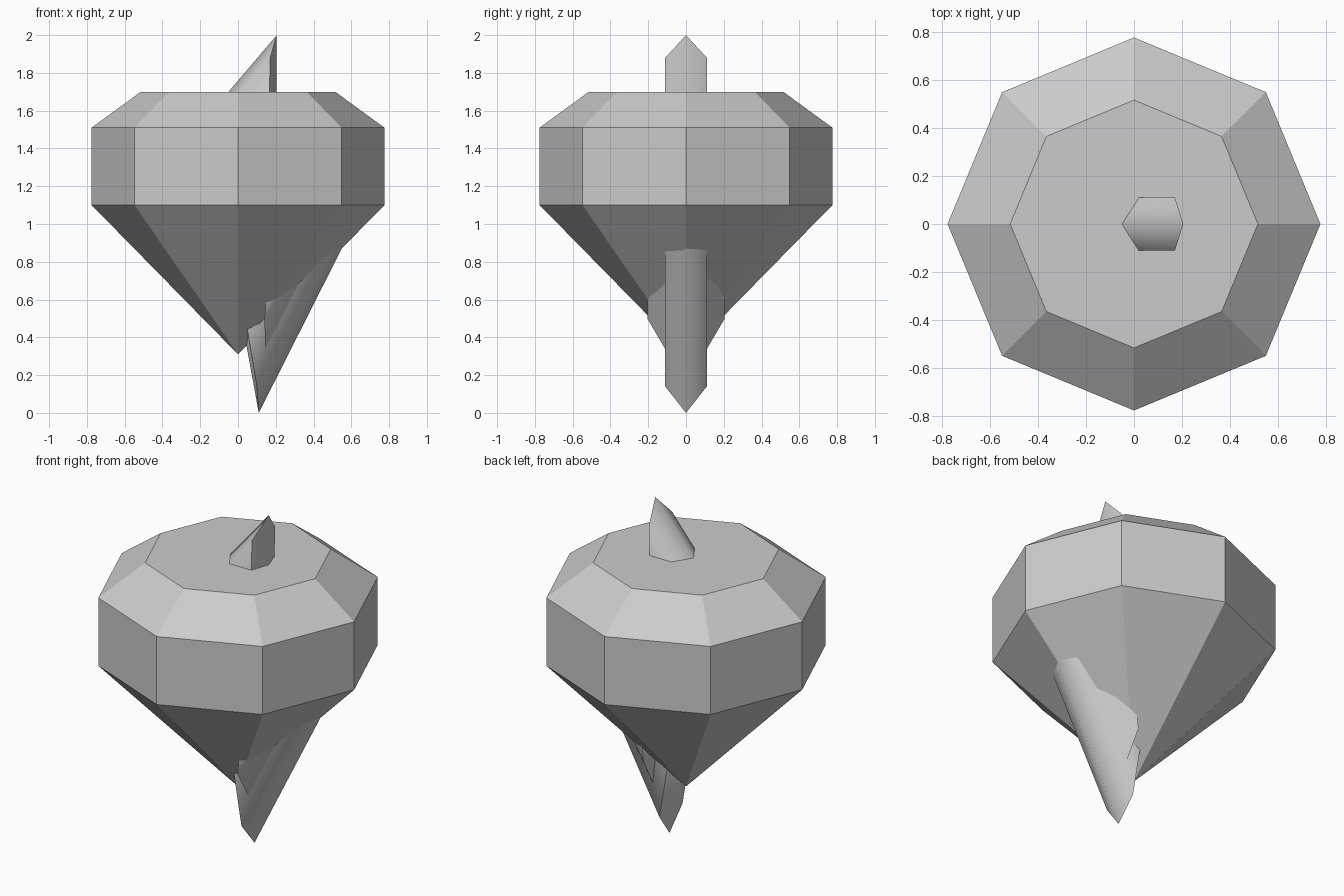
import bpy, bmesh
from math import cos, sin, pi, radians

if "Cube" in bpy.data.objects:
    bpy.data.objects.remove(bpy.data.objects["Cube"])


def finish(name, bm):
    bmesh.ops.recalc_face_normals(bm, faces=bm.faces)
    mesh = bpy.data.meshes.new(name)
    bm.to_mesh(mesh)
    bm.free()
    obj = bpy.data.objects.new(name, mesh)
    bpy.context.collection.objects.link(obj)
    return obj


def lathe(name, profile, tip_z, sides=8):
    """Faceted solid: rings of (radius, z) above a pointed bottom."""
    bm = bmesh.new()
    tip = bm.verts.new((0, 0, tip_z))
    rings = [[bm.verts.new((r * cos(2 * pi * i / sides), r * sin(2 * pi * i / sides), z))
              for i in range(sides)] for r, z in profile]
    for i in range(sides):
        j = (i + 1) % sides
        bm.faces.new((tip, rings[0][j], rings[0][i]))
        for a, b in zip(rings, rings[1:]):
            bm.faces.new((a[i], a[j], b[j], b[i]))
    bm.faces.new(rings[-1])
    return finish(name, bm)


def wedge(name, ridge, shoulder, half_width):
    """Pointed corner of a six-sided bar: a ridge triangle at y=0
    and smaller shoulder triangles on both sides."""
    bm = bmesh.new()
    layers = [[bm.verts.new((x, y, z)) for x, z in tri]
              for y, tri in ((-half_width, shoulder), (0, ridge), (half_width, shoulder))]
    for a, b in zip(layers, layers[1:]):
        for i in range(3):
            j = (i + 1) % 3
            bm.faces.new((a[i], a[j], b[j], b[i]))
    bm.faces.new(layers[0])
    bm.faces.new(layers[2])
    obj = finish(name, bm)
    bpy.ops.object.select_all(action='DESELECT')
    obj.select_set(True)
    bpy.context.view_layer.objects.active = obj
    bpy.ops.object.shade_smooth_by_angle(angle=radians(70))
    return obj


# Eight-sided gem body
lathe("gem_body", [(0.775, 1.10), (0.775, 1.51), (0.515, 1.70)], 0.31)

# Spike through the top facet
wedge("top_spike",
      [(0.205, 2.0), (-0.135, 1.6), (0.203, 1.6)],
      [(0.17, 1.88), (-0.063, 1.6), (0.165, 1.6)], 0.11)

# Long spike under the right side
wedge("bottom_spike",
      [(0.11, 0.0), (0.60, 0.97), (0.0, 0.60)],
      [(0.10, 0.14), (0.53, 0.93), (0.03, 0.56)], 0.11)

# Wider bar showing on both sides of the bottom spike
wedge("bottom_side_bar",
      [(0.15, 0.15), (0.56, 0.95), (0.10, 0.60)],
      [(0.14, 0.50), (0.30, 0.76), (0.155, 0.64)], 0.205)
